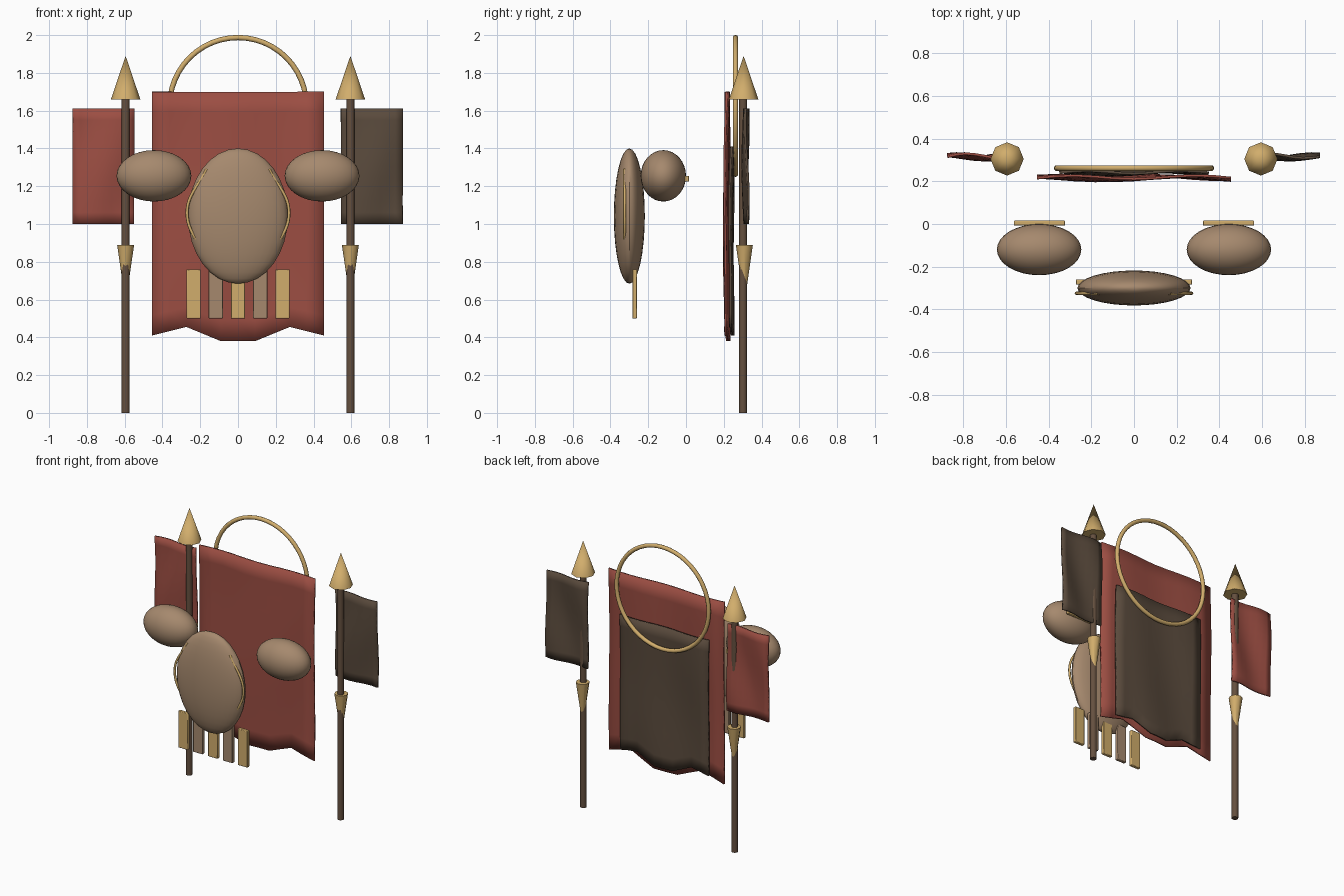
import bpy, bmesh
from math import sin, pi, radians

if "Cube" in bpy.data.objects:
    bpy.data.objects.remove(bpy.data.objects["Cube"])

def material(name, r, g, b):
    m = bpy.data.materials.new(name)
    m.diffuse_color = (r, g, b, 1)
    m.use_nodes = True
    m.node_tree.nodes["Principled BSDF"].inputs["Base Color"].default_value = m.diffuse_color
    return m

RED = material("red_cloth", .33, .075, .055)
DARK = material("dark_cloth", .10, .068, .045)
WOOD = material("dark_wood", .13, .08, .05)
TAN = material("tan_plate", .38, .25, .155)
GOLD = material("gold_trim", .64, .42, .15)

def finish(name, mat, angle=30):
    o = bpy.context.object
    o.name = name
    o.data.materials.append(mat)
    bpy.ops.object.shade_smooth_by_angle(angle=radians(angle))
    return o

def ellipsoid(name, loc, radii, mat):
    bpy.ops.mesh.primitive_uv_sphere_add(segments=32, ring_count=16, radius=1, location=loc)
    bpy.context.object.scale = radii
    bpy.ops.object.transform_apply(location=False, rotation=False)
    return finish(name, mat)

def cone(name, x, y, z0, z1, r0, r1, mat, sides=8):
    bpy.ops.mesh.primitive_cone_add(vertices=sides, radius1=r0, radius2=r1,
                                    depth=z1 - z0, location=(x, y, (z0 + z1) / 2))
    return finish(name, mat, 50)

def box(name, loc, size, mat):
    bpy.ops.mesh.primitive_cube_add(size=1, location=loc)
    bpy.context.object.scale = size
    bpy.ops.object.transform_apply(location=False, rotation=False)
    o = finish(name, mat)
    b = o.modifiers.new("bevel", 'BEVEL')
    b.width, b.segments = .004, 2
    return o

def cloth(name, x0, x1, z_top, hem, y, amp, waves, mat, rows=12):
    """Hanging sheet; hem lists the bottom heights from left to right."""
    bm = bmesh.new()
    cols = (len(hem) - 1) * 2
    grid = []
    for i in range(cols + 1):
        u = i / cols
        k = i // 2
        low = hem[k] if i % 2 == 0 else (hem[k] + hem[k + 1]) / 2
        line = []
        for j in range(rows + 1):
            v = j / rows
            dy = amp * (.65 * sin(waves * 2 * pi * u + 2.5 * v) + .35 * sin(2 * pi * v + 3 * u))
            line.append(bm.verts.new((x0 + (x1 - x0) * u, y + dy, z_top + (low - z_top) * v)))
        grid.append(line)
    for i in range(cols):
        for j in range(rows):
            bm.faces.new((grid[i][j], grid[i][j + 1], grid[i + 1][j + 1], grid[i + 1][j]))
    me = bpy.data.meshes.new(name)
    bm.to_mesh(me)
    bm.free()
    o = bpy.data.objects.new(name, me)
    bpy.context.collection.objects.link(o)
    bpy.ops.object.select_all(action='DESELECT')
    o.select_set(True)
    bpy.context.view_layer.objects.active = o
    finish(name, mat)
    s = o.modifiers.new("thickness", 'SOLIDIFY')
    s.thickness, s.offset = .012, 0
    return o

# Cape with zigzag hem and its shorter dark lining behind
cloth("cape", -.455, .455, 1.70, [.41, .455, .38, .38, .455, .41], .215, .014, 1.5, RED)
cloth("cape_lining", -.35, .35, 1.41, [.45, .47, .41, .41, .47, .45], .24, .012, 1.5, DARK)

# Ring standing behind the cape
bpy.ops.mesh.primitive_torus_add(major_radius=.362, minor_radius=.014, major_segments=48,
                                 minor_segments=10, location=(0, .262, 1.625),
                                 rotation=(pi / 2, 0, 0))
finish("back_ring", GOLD, 60)

# Chest plate
ellipsoid("chest_plate", (0, -.30, 1.042), (.265, .082, .358), TAN)

# Hanging waist plates
for i in range(5):
    box("waist_plate", ((i - 2) * .1175, -.272, .63), (.075, .024, .26), TAN if i % 2 else GOLD)

for side, tag in ((-1, "left"), (1, "right")):
    # Shoulder plate with rear trim bar
    ellipsoid(tag + "_shoulder_plate", (side * .445, -.12, 1.255), (.198, .12, .136), TAN)
    box(tag + "_shoulder_trim", (side * .443, .004, 1.24), (.24, .024, .03), GOLD)

    # Curved trim along the chest edge
    cu = bpy.data.curves.new(tag + "_chest_trim", 'CURVE')
    cu.dimensions = '3D'
    cu.bevel_depth, cu.bevel_resolution = .008, 2
    sp = cu.splines.new('BEZIER')
    sp.bezier_points.add(2)
    for p, (x, z) in zip(sp.bezier_points, ((.165, 1.29), (.27, 1.06), (.165, .82))):
        p.co = (side * x, -.325, z)
        p.handle_left_type = p.handle_right_type = 'AUTO'
    cu.materials.append(GOLD)
    bpy.context.collection.objects.link(bpy.data.objects.new(tag + "_chest_trim", cu))

    # Spear: shaft, head and inverted collar
    cone(tag + "_spear_shaft", side * .595, .302, 0, 1.68, .022, .022, WOOD, 10)
    cone(tag + "_spear_head", side * .595, .305, 1.66, 1.89, .078, 0, GOLD)
    cone(tag + "_spear_collar", side * .595, .309, .66, .89, .012, .045, GOLD)

# Banners on the spears
cloth("left_banner", -.875, -.55, 1.612, [1.0] * 5, .315, .016, 1, RED, 10)
cloth("right_banner", .545, .872, 1.612, [1.0] * 5, .315, .016, 1, DARK, 10)
